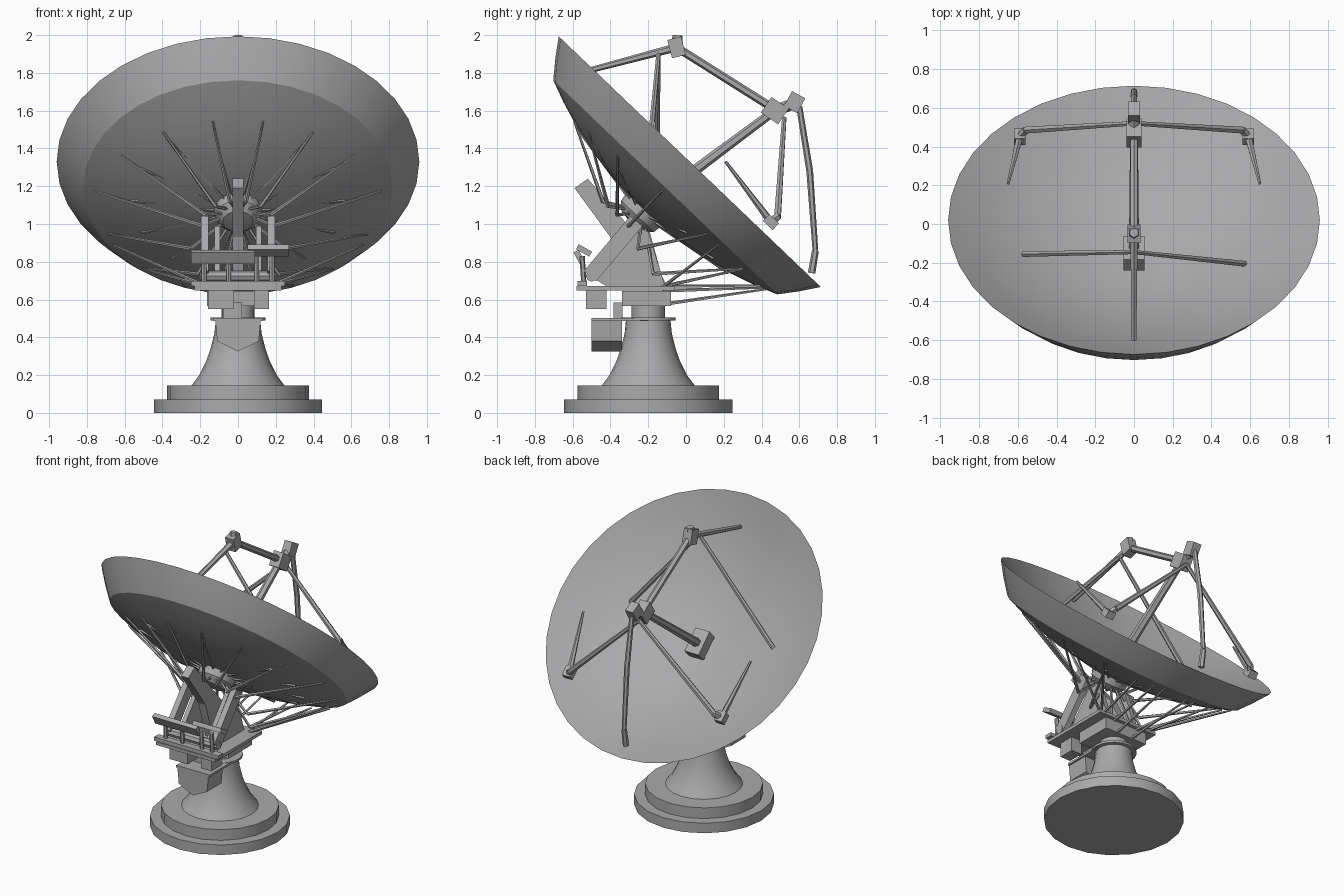
import bpy, bmesh, math
from mathutils import Vector, Matrix

cube = bpy.data.objects.get("Cube")
if cube:
    bpy.data.objects.remove(cube)

grey = bpy.data.materials.new("warm_grey_metal")
grey.use_nodes = True
tone = (0.40, 0.40, 0.41, 1)
grey.diffuse_color = tone
grey.node_tree.nodes["Principled BSDF"].inputs["Base Color"].default_value = tone

TILT = Matrix.Translation((0, 0.02, 1.33)) @ Matrix.Rotation(-0.763, 4, 'X')


def finish(name, bm, smooth=True):
    bmesh.ops.recalc_face_normals(bm, faces=bm.faces)
    mesh = bpy.data.meshes.new(name)
    bm.to_mesh(mesh)
    bm.free()
    mesh.materials.append(grey)
    ob = bpy.data.objects.new(name, mesh)
    bpy.context.collection.objects.link(ob)
    if smooth:
        bpy.ops.object.select_all(action='DESELECT')
        ob.select_set(True)
        bpy.context.view_layer.objects.active = ob
        bpy.ops.object.shade_smooth_by_angle(angle=math.radians(28))


def lathe(name, profile, sides, matrix):
    """Revolve (radius, height) points about local z."""
    bm = bmesh.new()
    vs = [bm.verts.new((r, 0, h)) for r, h in profile]
    es = [bm.edges.new(p) for p in zip(vs, vs[1:])]
    bmesh.ops.spin(bm, geom=vs + es, cent=(0, 0, 0), axis=(0, 0, 1),
                   angle=math.tau, steps=sides)
    bmesh.ops.remove_doubles(bm, verts=bm.verts, dist=1e-4)
    bm.transform(matrix)
    finish(name, bm)


def bar(name, a, b, r1, r2=None, sides=6):
    """Tapered rod between two points."""
    a, b = Vector(a), Vector(b)
    bm = bmesh.new()
    bmesh.ops.create_cone(bm, cap_ends=True, segments=sides, radius1=r1,
                          radius2=r2 or r1, depth=(b - a).length)
    turn = (b - a).to_track_quat('Z', 'Y').to_matrix().to_4x4()
    bm.transform(Matrix.Translation((a + b) / 2) @ turn)
    finish(name, bm)


def box(name, centre, size, tilt=0.0):
    bm = bmesh.new()
    bmesh.ops.create_cube(bm, size=1)
    bm.transform(Matrix.Translation(centre) @ Matrix.Rotation(tilt, 4, 'X')
                 @ Matrix.Diagonal((*size, 1)))
    finish(name, bm, False)


def plate(name, outline, start, depth, along_x=True):
    """Extrude a (y, z) outline along x, or an (x, z) outline along y."""
    bm = bmesh.new()
    place = (lambda p: (start, *p)) if along_x else (lambda p: (p[0], start, p[1]))
    face = bm.faces.new([bm.verts.new(place(p)) for p in outline])
    out = bmesh.ops.extrude_face_region(bm, geom=[face])
    moved = [v for v in out["geom"] if isinstance(v, bmesh.types.BMVert)]
    bmesh.ops.translate(bm, verts=moved,
                        vec=(depth, 0, 0) if along_x else (0, depth, 0))
    finish(name, bm, False)


def on_dish(angle, r, d):
    return TILT @ Vector((r * math.sin(angle), r * math.cos(angle), d))


# Stepped foundation and flared pedestal
FOOT = Matrix.Translation((0, -0.2, 0))
lathe("foundation", [(0, 0), (.445, 0), (.445, .07), (.375, .07), (.375, .145), (0, .145)], 20, FOOT)
lathe("pedestal", [(.25, .14), (.205, .2), (.17, .27), (.145, .34), (.125, .42),
                   (.118, .49), (.145, .49), (.145, .505), (.088, .505), (.088, .57), (0, .57)], 20, FOOT)

# Dish: stepped back shell closed by a smooth shallow bowl
RIM = .96
back = [(0, -.36), (.25, -.343), (.42, -.315), (.56, -.28), (.7, -.235), (.82, -.188), (.89, -.1)]
bowl = [(RIM * k / 8, -.33 * (1 - (k / 8) ** 2)) for k in range(8, -1, -1)]
lathe("dish", back + bowl, 36, TILT)
lathe("dish_hub", [(.13, -.33), (.12, -.4), (.08, -.44), (0, -.45)], 16, TILT)

# Radial ribs and fan of struts behind the dish
for i in range(14):
    a = math.tau * (i + .5) / 14
    low, high = max(0, math.cos(a)), max(0, -math.cos(a))
    bar("back_rib", on_dish(a, .12, -.36), on_dish(a, .57, -.285), .007, sides=4)
    start = on_dish(a, .19 + .2 * low, -.47 - .12 * low)
    bar("back_strut", start, on_dish(a, .76 - .16 * high, -.215 - .055 * high), .011, .006, 5)
    bar("strut_root", on_dish(a, .1, -.42), start, .009, sides=5)
for s in (-1, 1):
    for deg in (22, 40, 58):
        bar("side_strut", (s * .17, -.12, .67), on_dish(s * math.radians(deg), .78, -.215), .01, .006, 5)
    bar("keel_strut", (s * .06, -.08, .58), (s * .1, .46, .66), .01, .006, 5)

# Turntable, platform and yoke
box("turntable", (0, -.21, .605), (.33, .26, .08))
box("platform", (0, -.32, .66), (.46, .52, .022))
box("platform_lip", (0, -.55, .685), (.5, .05, .025))
for s in (-1, 1):
    plate("yoke_cheek", [(-.5, .72), (-.28, .99), (-.2, .96), (-.11, .67), (-.42, .67)],
          s * .11 - .015, .03)
    box("drive_beam", (s * .175, -.385, .87), (.04, .085, .38), -.7)
plate("elevation_arm", [(-.59, 1.19), (-.52, 1.24), (-.2, .87), (-.1, .67), (-.32, .67), (-.4, .93)],
      -.028, .056)

# Equipment hung on the front
plate("motor_cabinet", [(-.12, .49), (-.11, .38), (0, .325), (.11, .38), (.12, .49)], -.5, .16, False)
box("cabinet_shelf", (0, -.35, .495), (.26, .3, .015))
box("hanger", (-.03, -.36, .54), (.1, .05, .09))
for x, w in ((.125, .08), (-.09, .14)):
    box("control_box", (x, -.475, .6), (w, .11, .1))
box("front_panel", (-.08, -.565, .825), (.34, .03, .07), .5)
box("side_panel", (.16, -.54, .86), (.22, .08, .03), -.5)
for x in (-.18, -.05, .1, .18):
    bar("panel_post", (x, -.54, .67), (x, -.55, .83), .014)
bar("cable_drum", (-.2, -.5, .725), (.2, -.5, .725), .03, sides=8)

# Upper feed support
APEX = Vector((0, -.05, 1.935))
box("apex_node", APEX, (.065, .075, .1), .25)
bar("apex_cap", (0, -.05, 1.94), (0, -.045, 2.0), .035, .025)
bar("apex_rear_strut", APEX, (0, -.6, 1.79), .022, .014)
bar("bridge_bar", APEX, (0, .45, 1.62), .022)
for s in (-1, 1):
    bar("apex_side_strut", (0, -.145, 1.91), (s * .57, -.18 - .025 * s, 1.26), .012, .017)

# Outer feed support
NODE = Vector((0, .47, 1.6))
box("feed_node", NODE, (.075, .11, .1), -.6)
box("feed_head", (0, .575, 1.645), (.06, .08, .09), -.5)
bar("head_link", NODE, (0, .58, 1.64), .03)
bar("feed_column", NODE, (0, -.12, 1.16), .023, .03)
box("feed_horn", (0, -.15, 1.14), (.11, .17, .08), -.76)
bend = Vector((0, .655, 1.28))
bar("lower_leg", (0, .6, 1.62), bend, .016, .018)
bar("lower_leg", bend, (0, .685, .86), .018, .015)
bar("lower_foot", (0, .685, .86), (0, .665, .74), .018, .02)
for s in (-1, 1):
    foot = Vector((s * .59, .45, 1.01))
    knee = (s * .56, .485, 1.04)
    bar("side_leg", (0, .52, 1.56), knee, .013, .02)
    bar("leg_knuckle", knee, foot, .022)
    box("leg_clamp", foot, (.06, .07, .05), -.76)
    bar("side_rod", foot, (s * .65, .21, 1.33), .02, .008)
